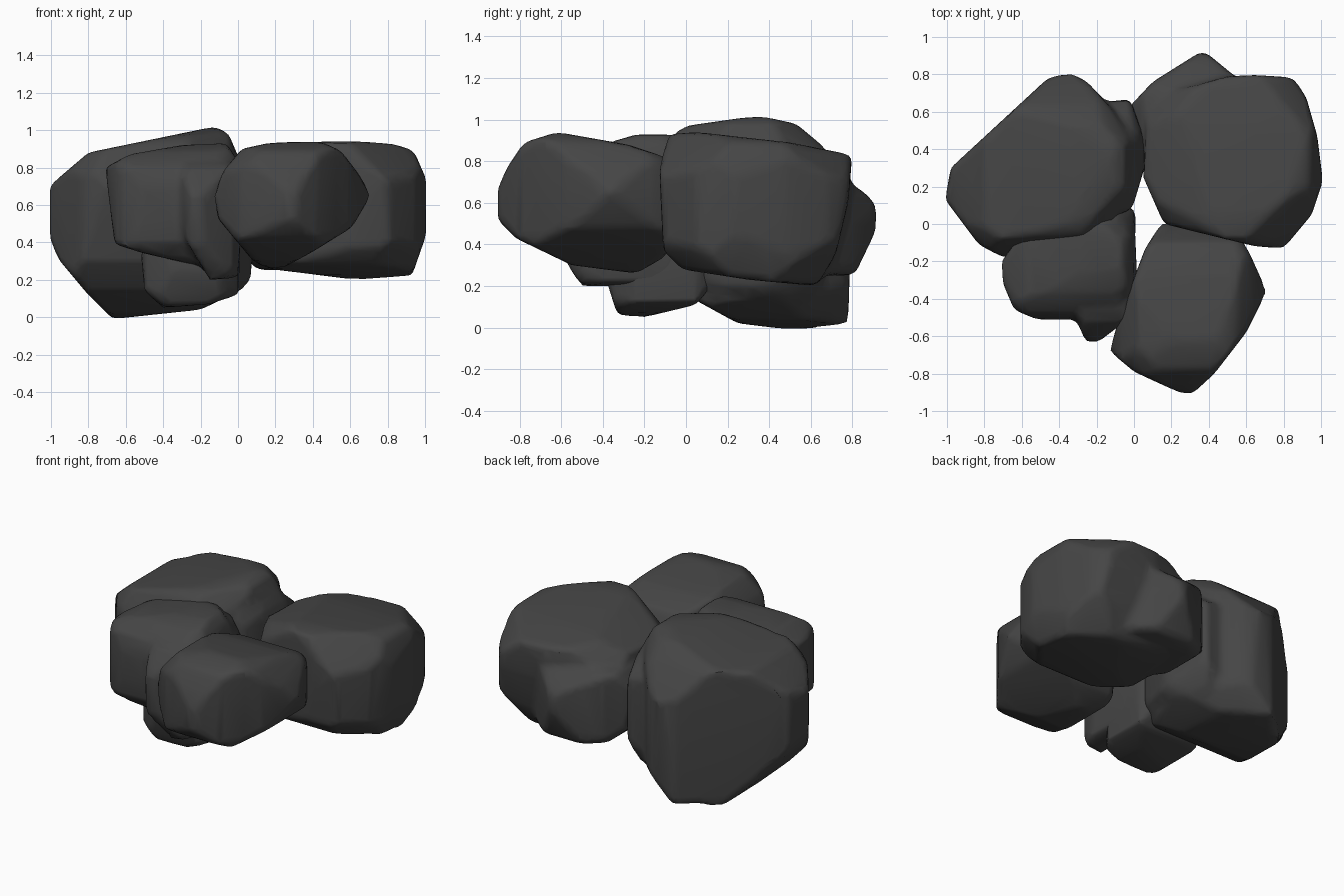
import bpy
import bmesh
from itertools import product
from mathutils import Vector, geometry

if "Cube" in bpy.data.objects:
    bpy.data.objects.remove(bpy.data.objects["Cube"])

# One dark stone colour
stone = bpy.data.materials.new("dark_stone")
stone.use_nodes = True
stone.diffuse_color = (0.06, 0.06, 0.06, 1)
bsdf = stone.node_tree.nodes["Principled BSDF"]
bsdf.inputs["Base Color"].default_value = stone.diffuse_color
bsdf.inputs["Roughness"].default_value = 0.9


def chop(bm, origin, normal):
    """Remove everything in front of a plane and close the cut."""
    cut = bmesh.ops.bisect_plane(
        bm, geom=bm.verts[:] + bm.edges[:] + bm.faces[:], dist=0.00001,
        plane_co=origin, plane_no=normal, clear_outer=True)
    rim = [g for g in cut["geom_cut"] if isinstance(g, bmesh.types.BMEdge)]
    if rim:
        bmesh.ops.holes_fill(bm, edges=rim, sides=0)


def carve(bm, profile, axis_a, axis_b):
    """Trim the block with every edge of a convex profile drawn on two axes."""
    points = [Vector(p) for p in profile]
    hull = [points[i] for i in geometry.convex_hull_2d(points)]
    centre = sum(hull, Vector((0, 0))) / len(hull)
    for start, end in zip(hull, hull[1:] + hull[:1]):
        edge = end - start
        if edge.length < 0.001:
            continue
        outward = Vector((edge.y, -edge.x))
        if outward.dot(start - centre) < 0:
            outward.negate()
        origin, normal = Vector((0, 0, 0)), Vector((0, 0, 0))
        origin[axis_a], origin[axis_b] = start
        normal[axis_a], normal[axis_b] = outward.normalized()
        chop(bm, origin, normal)


def break_corners(bm, reach):
    """Knock off the eight corners, in proportion to the block's size."""
    spans = [[v.co[i] for v in bm.verts] for i in range(3)]
    middle = Vector([(max(s) + min(s)) / 2 for s in spans])
    half = [(max(s) - min(s)) / 2 for s in spans]
    for signs in product((-1, 1), repeat=3):
        normal = Vector([s / h for s, h in zip(signs, half)])
        origin = middle + normal * (reach / normal.length_squared)
        chop(bm, origin, normal.normalized())


def boulder(name, *blocks, softness=6, reach=2.0):
    """Carve blocks to their plan, front and side, fuse them and wear them down."""
    mesh = bpy.data.meshes.new(name)
    whole = bmesh.new()
    for plan, front, side in blocks:
        bm = bmesh.new()
        bmesh.ops.create_cube(bm, size=4)
        carve(bm, plan, 0, 1)
        carve(bm, front, 0, 2)
        carve(bm, side, 1, 2)
        break_corners(bm, reach)
        bmesh.ops.recalc_face_normals(bm, faces=bm.faces[:])
        bm.to_mesh(mesh)
        bm.free()
        whole.from_mesh(mesh)
    whole.to_mesh(mesh)
    whole.free()
    rock = bpy.data.objects.new(name, mesh)
    bpy.context.collection.objects.link(rock)

    # Even skin, worn corners, then back to a light mesh
    skin = rock.modifiers.new("skin", 'REMESH')
    skin.mode = 'VOXEL'
    skin.voxel_size = 0.025
    wear = rock.modifiers.new("wear", 'SMOOTH')
    wear.factor = 0.5
    wear.iterations = softness
    thin = rock.modifiers.new("thin", 'DECIMATE')
    thin.ratio = 0.12

    graph = bpy.context.evaluated_depsgraph_get()
    rock.data = bpy.data.meshes.new_from_object(rock.evaluated_get(graph))
    rock.modifiers.clear()
    rock.data.name = name
    rock.data.materials.clear()
    rock.data.materials.append(stone)
    bpy.ops.object.select_all(action='DESELECT')
    rock.select_set(True)
    bpy.context.view_layer.objects.active = rock
    bpy.ops.object.shade_smooth_by_angle(angle=0.7)


# Back boulder on the +x side, with the lower shelf behind it
boulder(
    "back_left_boulder",
    ([(.07, .6), (.14, .69), (.5, .79), (.78, .81), (.86, .77), (.92, .68),
      (.98, .47), (1.01, .23), (.95, .05), (.8, -.13), (.65, -.12), (.16, 0), (.05, .25)],
     [(1.01, .73), (1.01, .45), (.93, .22), (.63, .2), (.15, .26), (.05, .45),
      (.05, .8), (.42, .94), (.8, .94), (.94, .89)],
     [(-.13, .78), (-.08, .93), (.05, .94), (.5, .89), (.8, .83),
      (.78, .6), (.72, .35), (.63, .2), (.3, .23), (-.02, .28), (-.11, .37)]),
    ([(-.05, .6), (.1, .76), (.37, .93), (.54, .79), (.75, .6), (.6, .2), (.2, .25), (.05, .35)],
     [(-.05, .6), (0, .35), (.12, .24), (.75, .24), (.75, .7), (.4, .76), (.05, .74)],
     [(.2, .26), (.81, .25), (.92, .48), (.92, .58), (.87, .64), (.7, .76), (.2, .76)]))

# Tallest boulder at the back on the -x side, with a lower lobe towards the middle
boulder(
    "back_right_boulder",
    ([(-1.01, .13), (-.98, .3), (-.46, .78), (-.34, .81), (-.25, .76), (-.12, .62),
      (.03, .39), (-.04, .15), (-.15, -.07), (-.7, -.18), (-.83, -.11)],
     [(-1.01, .7), (-1.01, .43), (-.96, .31), (-.81, .13), (-.67, -.01), (-.2, .04),
      (.03, .15), (.04, .6), (0, .86), (-.05, .98), (-.12, 1.02), (-.8, .88), (-.9, .78)],
     [(-.18, .7), (-.1, .3), (.03, .14), (.25, .02), (.5, -.01), (.78, .01),
      (.8, .7), (.65, .88), (.53, .98), (.35, 1.02), (0, .97), (-.06, .93)]),
    ([(-.3, .6), (-.15, .65), (-.02, .67), (.08, .38), (-.01, .08), (-.2, 0)],
     [(-.3, .15), (0, .14), (.07, .2), (.09, .6), (.02, .84), (-.3, .86)],
     [(0, .2), (.6, .15), (.68, .3), (.66, .72), (.5, .84), (.1, .86), (0, .7)]))

# Boulder leaning out at the front on the +x side
boulder(
    "front_left_boulder",
    ([(-.13, -.68), (-.08, -.5), (.06, -.13), (.15, .01), (.55, -.04), (.62, -.16),
      (.71, -.36), (.6, -.58), (.43, -.8), (.31, -.91), (.24, -.9), (0, -.79)],
     [(-.13, .65), (-.08, .78), (.02, .9), (.16, .93), (.42, .95), (.55, .89),
      (.65, .76), (.71, .65), (.61, .48), (.4, .35), (.2, .24), (.08, .3), (-.11, .53)],
     [(-.91, .66), (-.91, .52), (-.82, .43), (-.55, .3), (-.24, .26), (-.1, .34),
      (.01, .6), (-.1, .82), (-.28, .88), (-.62, .94), (-.78, .89), (-.86, .77)]))

# Front stone on the -x side, fused with the lump that juts forward
boulder(
    "front_right_boulder",
    ([(-.71, -.2), (-.7, -.32), (-.64, -.46), (-.52, -.51), (-.15, -.51),
      (0, -.35), (-.02, .08), (-.1, .1), (-.62, -.08)],
     [(-.71, .8), (-.66, .39), (-.5, .34), (-.1, .25), (0, .3),
      (.02, .8), (-.06, .93), (-.3, .92), (-.58, .87)],
     [(-.52, .65), (-.5, .4), (-.4, .27), (.05, .25), (.1, .8),
      (0, .92), (-.2, .94), (-.37, .89), (-.48, .8)]),
    ([(-.33, -.45), (-.26, -.63), (-.19, -.63), (-.02, -.5), (.02, -.35),
      (0, .08), (-.15, .1), (-.3, -.1)],
     [(-.32, .8), (-.28, .41), (-.15, .2), (0, .21), (.03, .6), (0, .8), (-.1, .87)],
     [(-.63, .65), (-.62, .4), (-.55, .27), (-.5, .2), (0, .2),
      (.1, .5), (.05, .85), (-.3, .87), (-.52, .8)]),
    softness=4, reach=2.2)

# Low stone underneath the front
boulder(
    "front_base_stone",
    ([(-.53, -.1), (-.5, -.3), (-.35, -.39), (-.1, -.39), (0, -.25),
      (.01, .05), (-.1, .2), (-.4, .2)],
     [(-.52, .35), (-.5, .14), (-.4, .05), (-.15, .07), (0, .12), (.02, .45), (-.4, .5)],
     [(-.39, .25), (-.33, .06), (-.2, .05), (.05, .11), (.2, .3), (.1, .5), (-.35, .45)]),
    softness=4, reach=2.2)
